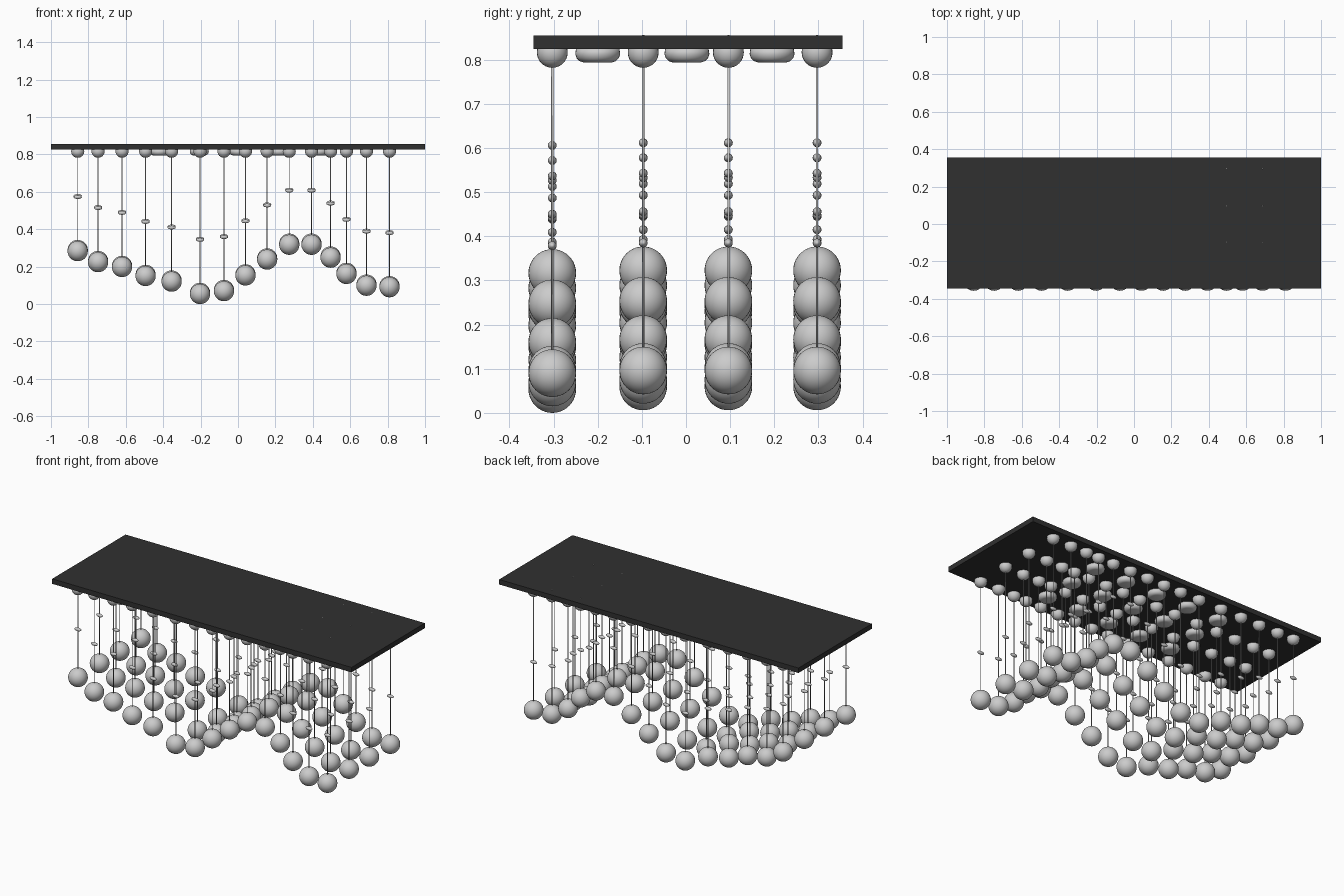
import bpy, bmesh
from mathutils import Matrix

if "Cube" in bpy.data.objects:
    bpy.data.objects.remove(bpy.data.objects["Cube"])


def make_mesh(name, build, smooth=True):
    bm = bmesh.new()
    build(bm)
    me = bpy.data.meshes.new(name)
    bm.to_mesh(me)
    bm.free()
    for p in me.polygons:
        p.use_smooth = smooth
    return me


def place(name, me, loc, scale=(1, 1, 1)):
    ob = bpy.data.objects.new(name, me)
    ob.location = loc
    ob.scale = scale
    bpy.context.collection.objects.link(ob)
    return ob


def ball(radius, seg, rings):
    return lambda bm: bmesh.ops.create_uvsphere(
        bm, u_segments=seg, v_segments=rings, radius=radius)


def rod(bm):
    bmesh.ops.create_cone(bm, cap_ends=True, segments=10, radius1=0.0025,
                          radius2=0.0025, depth=1)


def lamp(bm):
    # round disc lathed from a rounded profile, hanging below z = 0
    profile = [(0.0, -0.032), (0.032, -0.032), (0.041, -0.029),
               (0.048, -0.022), (0.051, -0.013), (0.049, 0.0), (0.0, 0.0)]
    verts = [bm.verts.new((r, 0, z)) for r, z in profile]
    edges = [bm.edges.new(pair) for pair in zip(verts, verts[1:])]
    bmesh.ops.spin(bm, geom=verts + edges, cent=(0, 0, 0), axis=(0, 0, 1),
                   angle=6.283185307, steps=32)
    bmesh.ops.remove_doubles(bm, verts=bm.verts, dist=1e-5)
    bmesh.ops.recalc_face_normals(bm, faces=bm.faces)


# dark ceiling plate
dark = bpy.data.materials.new("dark_plate")
dark.diffuse_color = (0.03, 0.03, 0.03, 1)
dark.use_nodes = True
dark.node_tree.nodes["Principled BSDF"].inputs["Base Color"].default_value = dark.diffuse_color
plate_me = make_mesh("ceiling_plate", lambda bm: bmesh.ops.create_cube(
    bm, size=1, matrix=Matrix.Diagonal((2, 0.7, 0.03, 1))), smooth=False)
plate_me.materials.append(dark)
place("ceiling_plate", plate_me, (0, 0.005, 0.84))

# shared meshes for the hanging parts
globe_me = make_mesh("globe", ball(0.054, 32, 20))
mount_me = make_mesh("mount", ball(0.035, 24, 16))
bead_me = make_mesh("bead", ball(0.01, 16, 10))
rod_me = make_mesh("rod", rod)
lamp_me = make_mesh("disc_lamp", lamp)

# wave of pendants: column x and globe height, repeated in four rows
columns = [(-0.857, 0.283), (-0.748, 0.224), (-0.62, 0.198), (-0.494, 0.15),
           (-0.355, 0.12), (-0.203, 0.054), (-0.075, 0.069), (0.04, 0.153),
           (0.156, 0.238), (0.274, 0.317), (0.393, 0.317), (0.495, 0.248),
           (0.58, 0.161), (0.687, 0.098), (0.81, 0.09)]
rows = [(-0.303, 0.0), (-0.097, 0.006), (0.096, 0.006), (0.297, 0.006)]
for y, lift in rows:
    for i, (x, h) in enumerate(columns):
        z = h + lift
        top = 0.856 if i in (11, 13) and lift else 0.852
        place("globe", globe_me, (x, y, z))
        place("bead", bead_me, (x, y, z + 0.289), (2.2, 1, 1))
        place("mount", mount_me, (x, y, 0.817))
        place("rod", rod_me, (x, y, (z + top) / 2), (1, 1, top - z))

# flat disc lamps under the plate, between the rows
for x in (-0.42, -0.207, 0.006, 0.219, 0.432):
    for y in (-0.2, 0.002, 0.195):
        place("disc_lamp", lamp_me, (x, y, 0.826))
